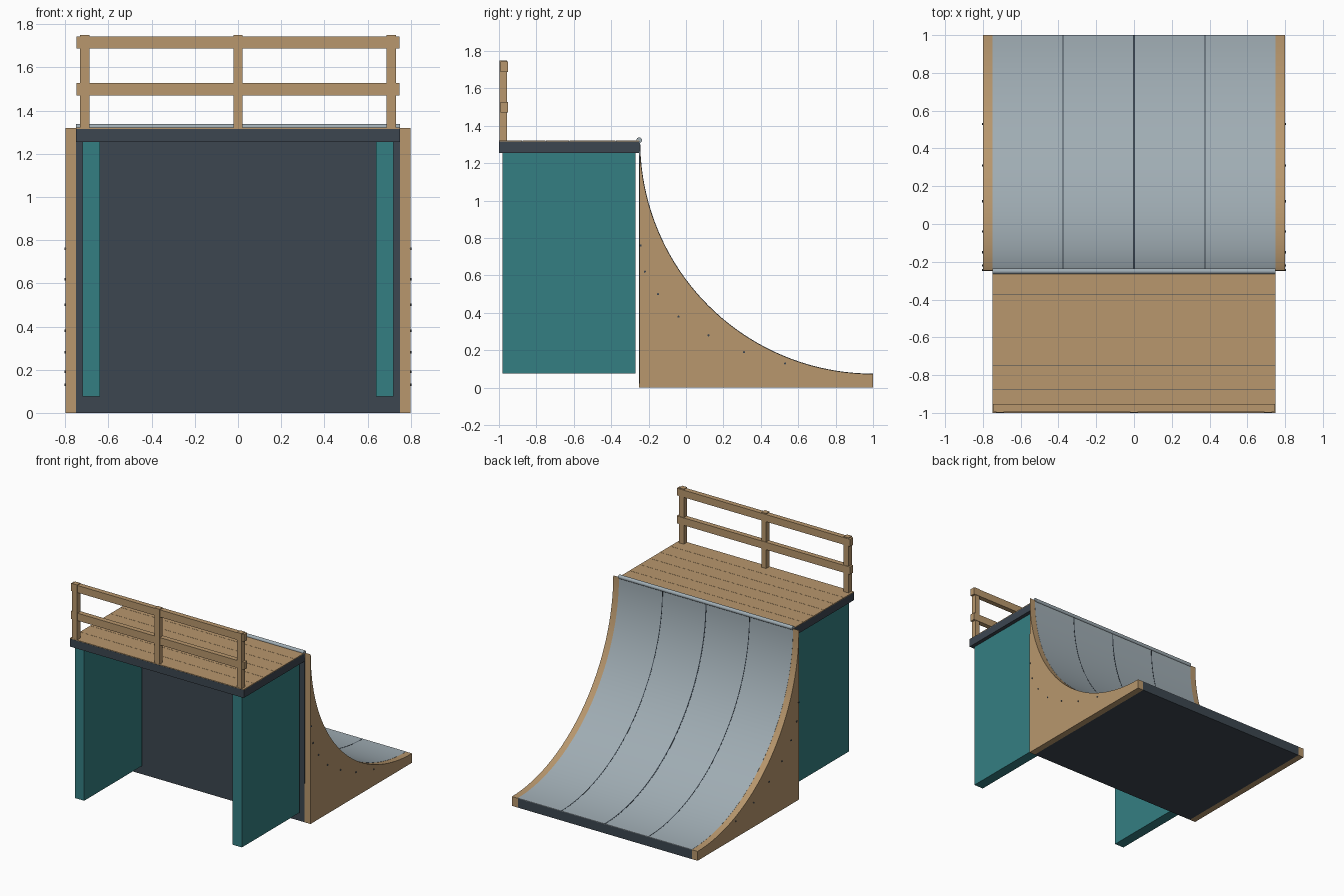
import bpy, bmesh, math
from mathutils import Matrix

if "Cube" in bpy.data.objects:
    bpy.data.objects.remove(bpy.data.objects["Cube"])


def srgb(r, g, b):
    def f(c):
        c /= 255
        return c / 12.92 if c < 0.04045 else ((c + 0.055) / 1.055) ** 2.4
    return (f(r), f(g), f(b), 1)


def material(name, rgb):
    m = bpy.data.materials.new(name)
    m.diffuse_color = srgb(*rgb)
    m.use_nodes = True
    m.node_tree.nodes["Principled BSDF"].inputs["Base Color"].default_value = m.diffuse_color
    return m


WOOD = material("plywood", (184, 151, 109))
TEAL = material("teal_paint", (52, 126, 130))
DARK = material("dark_slate", (60, 70, 80))
STEEL = material("pale_steel", (160, 173, 180))


def add(name, bm, mat, smooth=False):
    bmesh.ops.recalc_face_normals(bm, faces=bm.faces)
    me = bpy.data.meshes.new(name)
    bm.to_mesh(me)
    bm.free()
    me.materials.append(mat)
    ob = bpy.data.objects.new(name, me)
    bpy.context.collection.objects.link(ob)
    if smooth:
        bpy.ops.object.select_all(action='DESELECT')
        ob.select_set(True)
        bpy.context.view_layer.objects.active = ob
        bpy.ops.object.shade_smooth_by_angle(angle=math.radians(30))
    return ob


def box(name, mat, x0, x1, y0, y1, z0, z1):
    bm = bmesh.new()
    bmesh.ops.create_cube(bm, size=1)
    for v in bm.verts:
        v.co = ((x0 + x1) / 2 + v.co.x * (x1 - x0),
                (y0 + y1) / 2 + v.co.y * (y1 - y0),
                (z0 + z1) / 2 + v.co.z * (z1 - z0))
    return add(name, bm, mat)


def rod(name, mat, radius, length, x, y, z, sides):
    bm = bmesh.new()
    bmesh.ops.create_cone(bm, cap_ends=True, segments=sides, radius1=radius,
                          radius2=radius, depth=length,
                          matrix=Matrix.Translation((x, y, z)) @ Matrix.Rotation(math.pi / 2, 4, 'Y'))
    return add(name, bm, mat, True)


def extrude_x(name, mat, profile, x0, x1):
    bm = bmesh.new()
    face = bm.faces.new([bm.verts.new((x0, y, z)) for y, z in profile])
    out = bmesh.ops.extrude_face_region(bm, geom=[face])
    for v in out['geom']:
        if isinstance(v, bmesh.types.BMVert):
            v.co.x = x1
    return add(name, bm, mat, True)


# Quarter-circle transition: centre and radius in the y-z plane
CY, CZ, R, N = 1.0, 1.32, 1.25, 40
HALF = 0.75


def arc(radius):
    return [(CY - radius * math.sin(math.pi / 2 * i / N),
             CZ - radius * math.cos(math.pi / 2 * i / N)) for i in range(N + 1)]


# Ramp core, steel riding sheet and the dark joints between sheets
base = [(-0.25, 0), (1, 0)]
extrude_x("ramp_core", DARK, base + arc(R), -HALF, HALF)
extrude_x("riding_sheet", STEEL, arc(R) + arc(R - 0.004)[::-1], -HALF, HALF)
for i, (x, w) in enumerate([(-0.375, 0.003), (0, 0.004), (0.375, 0.003)]):
    extrude_x(f"sheet_joint_{i}", DARK, arc(R - 0.003) + arc(R - 0.005)[::-1], x - w, x + w)

# Plywood side panels with a row of screws
screws = [(0.53, 0.13), (0.31, 0.19), (0.12, 0.28), (-0.04, 0.38),
          (-0.15, 0.5), (-0.22, 0.62), (-0.243, 0.76)]
for side, s in (("left", -1), ("right", 1)):
    extrude_x(f"side_panel_{side}", WOOD, base + arc(R - 0.003), s * HALF, s * 0.8)
    for i, (y, z) in enumerate(screws):
        rod(f"screw_{side}_{i}", DARK, 0.006, 0.01, s * 0.799, y, z, 8)
    # Platform wall
    box(f"platform_wall_{side}", TEAL, min(s * 0.64, s * 0.72), max(s * 0.64, s * 0.72),
        -0.98, -0.27, 0.075, 1.256)

# Platform frame and deck boards
box("platform_frame", DARK, -HALF, HALF, -1, -0.25, 1.255, 1.316)
boards = 6
for i in range(boards):
    y0 = -1 + 0.75 * i / boards
    box(f"deck_board_{i}", WOOD, -HALF, HALF, y0 + 0.0008, y0 + 0.75 / boards - 0.0008, 1.315, 1.321)

# Coping pipe
rod("coping", STEEL, 0.015, 2 * HALF, 0, -0.25, 1.323, 16)

# Guard rail
for name, x in (("left", -0.71), ("middle", 0), ("right", 0.71)):
    box(f"rail_post_{name}", WOOD, x - 0.021, x + 0.021, -0.998, -0.957, 1.32, 1.75)
for name, z0, z1 in (("lower", 1.47, 1.528), ("upper", 1.688, 1.744)):
    box(f"guard_rail_{name}", WOOD, -0.747, 0.747, -0.992, -0.953, z0, z1)
